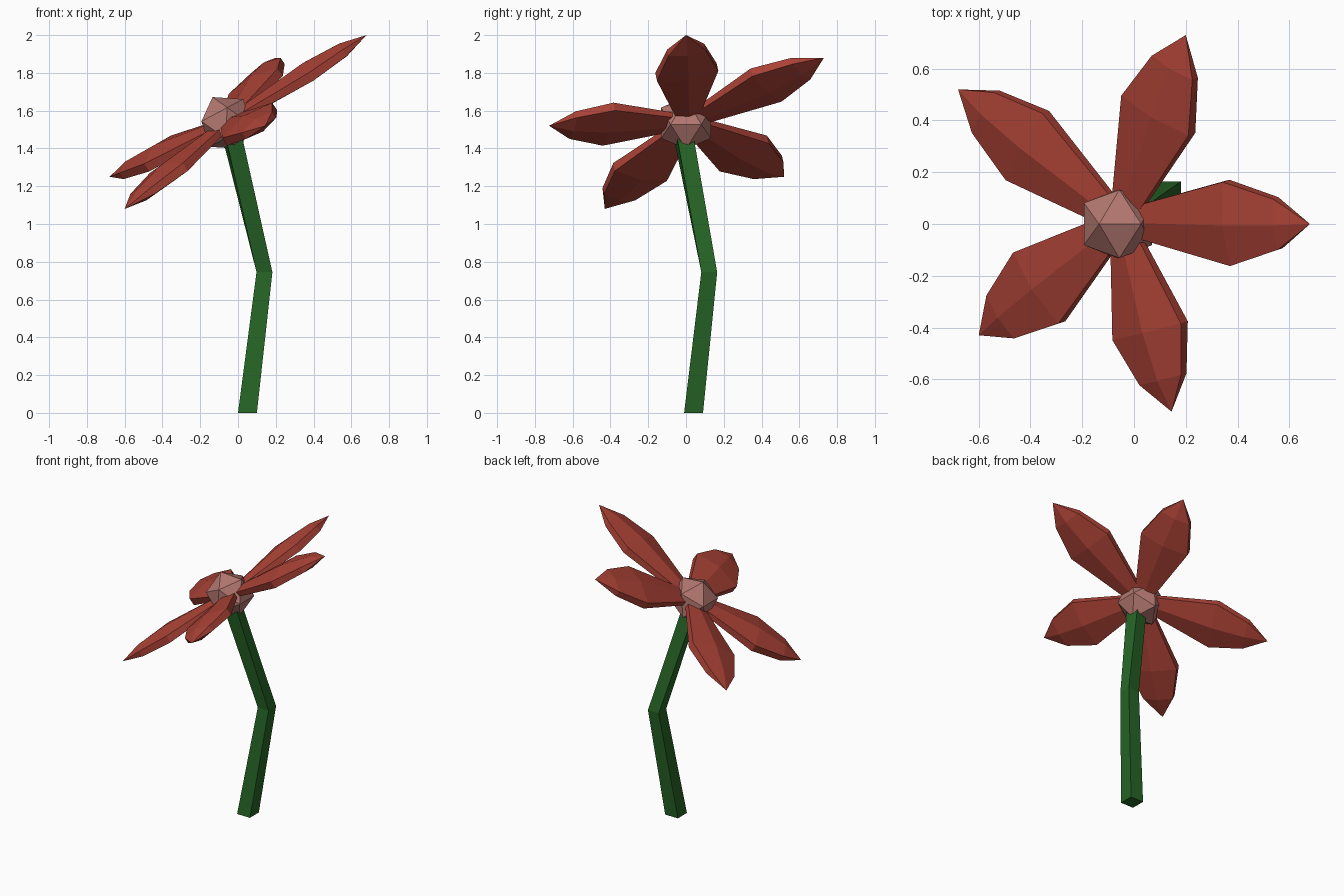
import bpy
import bmesh
from math import radians
from mathutils import Vector, Matrix

default = bpy.data.objects.get("Cube")
if default:
    bpy.data.objects.remove(default, do_unlink=True)


def material(name, color):
    mat = bpy.data.materials.new(name)
    mat.use_nodes = True
    mat.diffuse_color = (*color, 1)
    mat.node_tree.nodes["Principled BSDF"].inputs["Base Color"].default_value = (*color, 1)
    return mat


def add_object(name, bm, mat):
    bmesh.ops.recalc_face_normals(bm, faces=bm.faces)
    mesh = bpy.data.meshes.new(name)
    bm.to_mesh(mesh)
    bm.free()
    mesh.materials.append(mat)
    obj = bpy.data.objects.new(name, mesh)
    bpy.context.collection.objects.link(obj)
    return obj


def loft(name, rings, mat, tip=None):
    """Skin a list of point rings, closing the end flat or to a tip."""
    bm = bmesh.new()
    loops = [[bm.verts.new(p) for p in ring] for ring in rings]
    count = len(loops[0])
    for a, b in zip(loops, loops[1:]):
        for i in range(count):
            j = (i + 1) % count
            bm.faces.new((a[i], a[j], b[j], b[i]))
    bm.faces.new(loops[0])
    if tip is None:
        bm.faces.new(loops[-1])
    else:
        point = bm.verts.new(tip)
        for i in range(count):
            bm.faces.new((loops[-1][i], loops[-1][(i + 1) % count], point))
    return add_object(name, bm, mat)


red = material("petal red", (0.40, 0.054, 0.036))
green = material("stem green", (0.019, 0.127, 0.019))
pink = material("centre dusty pink", (0.45, 0.185, 0.16))

# Bent square stem: centre, half width, twist
corners = [(-1, -1), (1, -1), (1, 1), (-1, 1)]
stem_rings = []
for centre, half, twist in [((0.05, 0.04, 0), 0.05, 0),
                            ((0.14, 0.123, 0.745), 0.042, 0),
                            ((-0.04, -0.02, 1.5), 0.045, 12)]:
    turn = Matrix.Rotation(radians(twist), 3, 'Z')
    stem_rings.append([Vector(centre) + turn @ Vector((x * half, y * half, 0))
                       for x, y in corners])
loft("stem", stem_rings, green)

# Faceted flower centre
bm = bmesh.new()
bmesh.ops.create_icosphere(bm, subdivisions=1, radius=0.155)
heart = add_object("flower_centre", bm, pink)
heart.location = (-0.062, 0, 1.535)
heart.rotation_euler = (0, radians(-28), 0)

# Petals: thick-edged blades with a raised midrib, lying in one tilted plane
origin = Vector((-0.05, 0.01, 1.54))
plane_normal = Vector((-0.65, -0.22, 1)).normalized()
stations = [(0.05, 0.055, 0.015, 0.03),   # along, half width, rim, midrib
            (0.575, 0.165, 0.025, 0.055),
            (0.83, 0.1, 0.02, 0.04)]
tips = {"right": (0.68, 0, 2.0), "back": (0.2, 0.73, 1.88),
        "back_low": (-0.68, 0.52, 1.25), "front_low": (-0.6, -0.43, 1.08),
        "front": (0.145, -0.725, 1.52)}
for label, tip in tips.items():
    tip = Vector(tip)
    along = tip - origin
    side = plane_normal.cross(along).normalized()
    up = along.cross(side).normalized()
    rings = []
    for t, width, rim, rib in stations:
        section = [(-width, -rim), (0, -rib), (width, -rim),
                   (width, rim), (0, rib), (-width, rim)]
        rings.append([origin + along * t + side * s + up * h for s, h in section])
    loft("petal_" + label, rings, red, tip)
